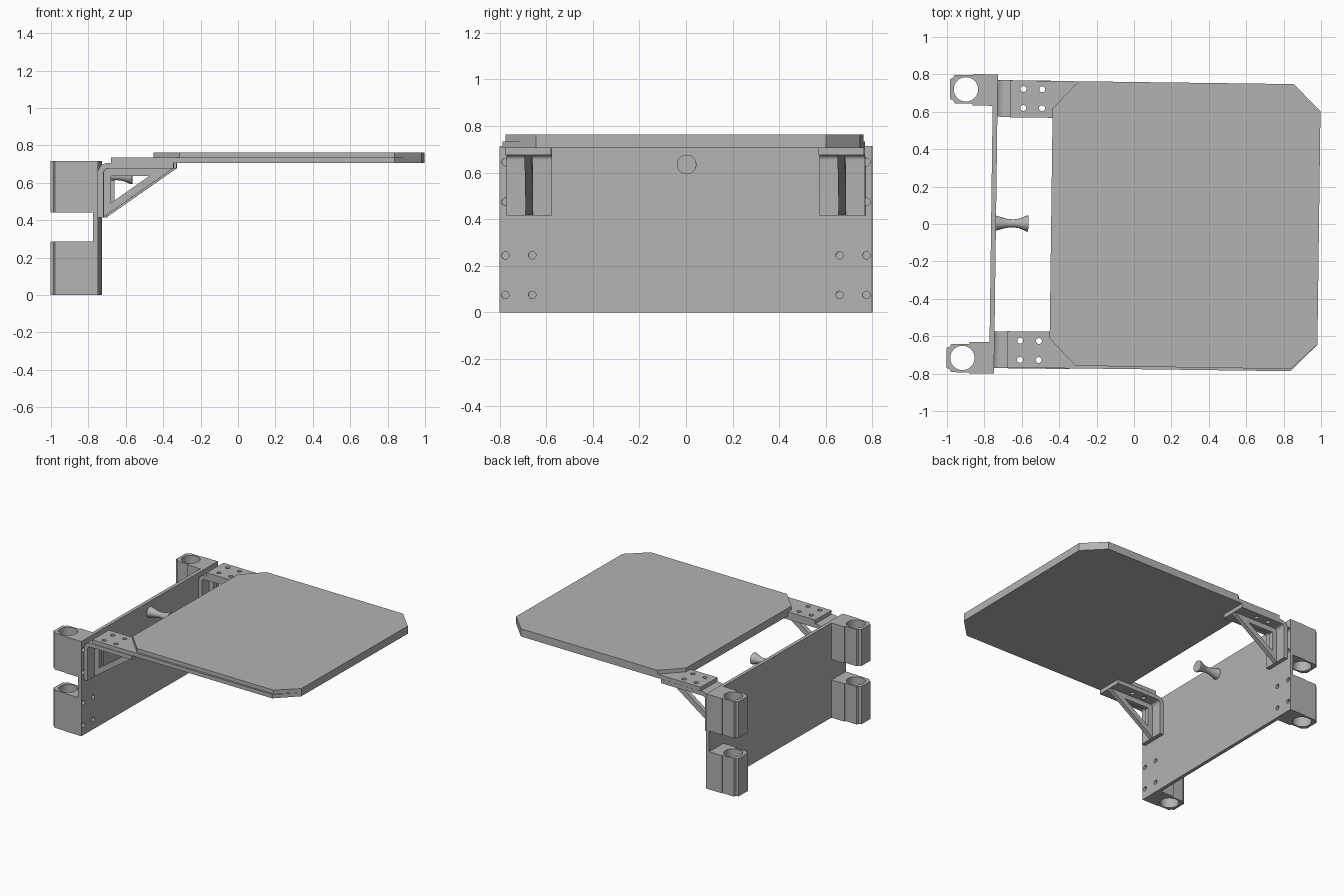
import bpy, bmesh, math
from mathutils import Matrix, Vector

if "Cube" in bpy.data.objects:
    bpy.data.objects.remove(bpy.data.objects["Cube"], do_unlink=True)

# One plain grey for the whole assembly
grey = bpy.data.materials.new("plain_grey")
grey.use_nodes = True
colour = (0.45, 0.45, 0.45, 1)
grey.diffuse_color = colour
grey.node_tree.nodes["Principled BSDF"].inputs["Base Color"].default_value = colour

# The assembly sits slightly turned about the vertical axis
PLACE = Matrix.Rotation(math.radians(-0.75), 4, 'Z') @ Matrix.Translation((0, -0.01, 0))


def finish(name, bm):
    bmesh.ops.recalc_face_normals(bm, faces=bm.faces)
    mesh = bpy.data.meshes.new(name)
    bm.to_mesh(mesh)
    bm.free()
    mesh.materials.append(grey)
    obj = bpy.data.objects.new(name, mesh)
    bpy.context.collection.objects.link(obj)
    obj.matrix_world = PLACE
    return obj


def prism(name, points, axis, low, high):
    """Extrude an outline along y (points are x, z) or z (points are x, y)."""
    bm = bmesh.new()
    put = (lambda a, b: (a, low, b)) if axis == 'Y' else (lambda a, b: (a, b, low))
    face = bm.faces.new([bm.verts.new(put(a, b)) for a, b in points])
    grown = bmesh.ops.extrude_face_region(bm, geom=[face])["geom"]
    step = Vector((0, high - low, 0) if axis == 'Y' else (0, 0, high - low))
    bmesh.ops.translate(bm, vec=step, verts=[g for g in grown if isinstance(g, bmesh.types.BMVert)])
    return finish(name, bm)


def drills(name, centres, radius, length, axis, segments=24):
    bm = bmesh.new()
    turn = Matrix.Rotation(math.pi / 2, 4, 'Y') if axis == 'X' else Matrix()
    for c in centres:
        bmesh.ops.create_cone(bm, cap_ends=True, segments=segments, radius1=radius,
                              radius2=radius, depth=length, matrix=Matrix.Translation(c) @ turn)
    return finish(name, bm)


def cut(obj, cutter):
    cutter.hide_render = True
    mod = obj.modifiers.new("cut", 'BOOLEAN')
    mod.operation, mod.solver, mod.object = 'DIFFERENCE', 'EXACT', cutter
    bpy.context.view_layer.objects.active = obj
    bpy.ops.object.modifier_apply(modifier=mod.name)
    bpy.data.objects.remove(cutter, do_unlink=True)


def smooth(obj):
    bpy.ops.object.select_all(action='DESELECT')
    obj.select_set(True)
    bpy.context.view_layer.objects.active = obj
    bpy.ops.object.shade_smooth_by_angle(angle=math.radians(30))


def rect(x0, x1, y0, y1):
    return [(x0, y0), (x1, y0), (x1, y1), (x0, y1)]


FRONT = -0.738

# Upright mounting panel with bolt holes
panel = prism("upright_panel", rect(-0.764, FRONT, -0.8, 0.8), 'Z', 0, 0.715)
bolts = [(FRONT, s * y, z) for s in (-1, 1) for y in (0.66, 0.775)
         for z in (0.075, 0.245, 0.475, 0.645)]
cut(panel, drills("bolt_cutter", bolts, 0.016, 0.2, 'X'))
smooth(panel)

# Tube clamps behind the panel, two on each side
clamp = [(-0.764, 0.632), (-0.872, 0.632), (-0.872, 0.643), (-0.968, 0.643), (-0.975, 0.658),
         (-0.993, 0.665), (-0.993, 0.772), (-0.975, 0.78), (-0.968, 0.795), (-0.872, 0.795),
         (-0.872, 0.8), (-0.764, 0.8)]
for side, s in (("left", 1), ("right", -1)):
    for level, low, high in (("lower", 0, 0.285), ("upper", 0.44, 0.715)):
        block = prism(f"{side}_{level}_clamp", [(x, s * y) for x, y in clamp], 'Z', low, high)
        hole = (-0.908, s * 0.718, (low + high) / 2)
        cut(block, drills("tube_cutter", [hole], 0.065, 0.5, 'Z', 48))
        holes = [b for b in bolts if b[1] * s > 0 and low < b[2] < high]
        cut(block, drills("bolt_cutter", holes, 0.016, 0.14, 'X'))
        smooth(block)

# Angle brackets with a pierced triangular rib
def bend(cx, cz, r):
    return [(cx - r * math.cos(t * math.pi / 16), cz + r * math.sin(t * math.pi / 16))
            for t in range(9)]


angle = [(FRONT, 0.415)] + bend(-0.688, 0.655, 0.05) + [(-0.335, 0.705), (-0.335, 0.675)]
angle += bend(-0.688, 0.655, 0.02)[::-1] + [(-0.708, 0.415)]
rib = [(-0.712, 0.415), (-0.335, 0.678), (-0.712, 0.678)]
window = [(-0.67, 0.492), (-0.465, 0.637), (-0.67, 0.637)]
screws = [(x, s * y, 0.7) for x in (-0.6, -0.5) for y in (0.622, 0.724) for s in (-1, 1)]
for side, y in (("left", 0.672), ("right", -0.672)):
    bracket = prism(f"{side}_bracket", angle, 'Y', y - 0.098, y + 0.098)
    cut(bracket, drills("screw_cutter", [p for p in screws if p[1] * y > 0], 0.016, 0.2, 'Z'))
    smooth(bracket)
    gusset = prism(f"{side}_bracket_rib", rib, 'Y', y - 0.016, y + 0.016)
    cut(gusset, prism("window_cutter", window, 'Y', y - 0.1, y + 0.1))

# Lower board, with two arms reaching over the brackets
base = [(-0.67, 0.572), (-0.67, 0.769), (0.845, 0.769), (0.989, 0.625), (0.989, -0.622),
        (0.848, -0.766), (-0.67, -0.766), (-0.67, -0.572), (-0.443, -0.572), (-0.443, 0.572)]
board = prism("lower_board", base, 'Z', 0.705, 0.734)
cut(board, drills("screw_cutter", screws, 0.016, 0.2, 'Z'))
smooth(board)

# Upper board with four clipped corners
top = [(-0.443, 0.624), (-0.305, 0.769), (0.845, 0.769), (0.989, 0.625),
       (0.989, -0.622), (0.848, -0.754), (-0.302, -0.752), (-0.443, -0.608)]
prism("upper_board", top, 'Z', 0.734, 0.763)

# Waisted pull knob: a spun profile of distance and radius
bm = bmesh.new()
profile = [(0, 0), (0, 0.04), (0.03, 0.032), (0.06, 0.024), (0.09, 0.021),
           (0.12, 0.025), (0.145, 0.034), (0.163, 0.042), (0.173, 0.042), (0.173, 0)]
verts = [bm.verts.new((FRONT + d, 0.005, 0.635 + r)) for d, r in profile]
edges = [bm.edges.new(pair) for pair in zip(verts, verts[1:])]
bmesh.ops.spin(bm, geom=verts + edges, cent=(FRONT, 0.005, 0.635), axis=(1, 0, 0),
               angle=math.tau, steps=32)
bmesh.ops.remove_doubles(bm, verts=bm.verts, dist=0.0005)
smooth(finish("pull_knob", bm))
